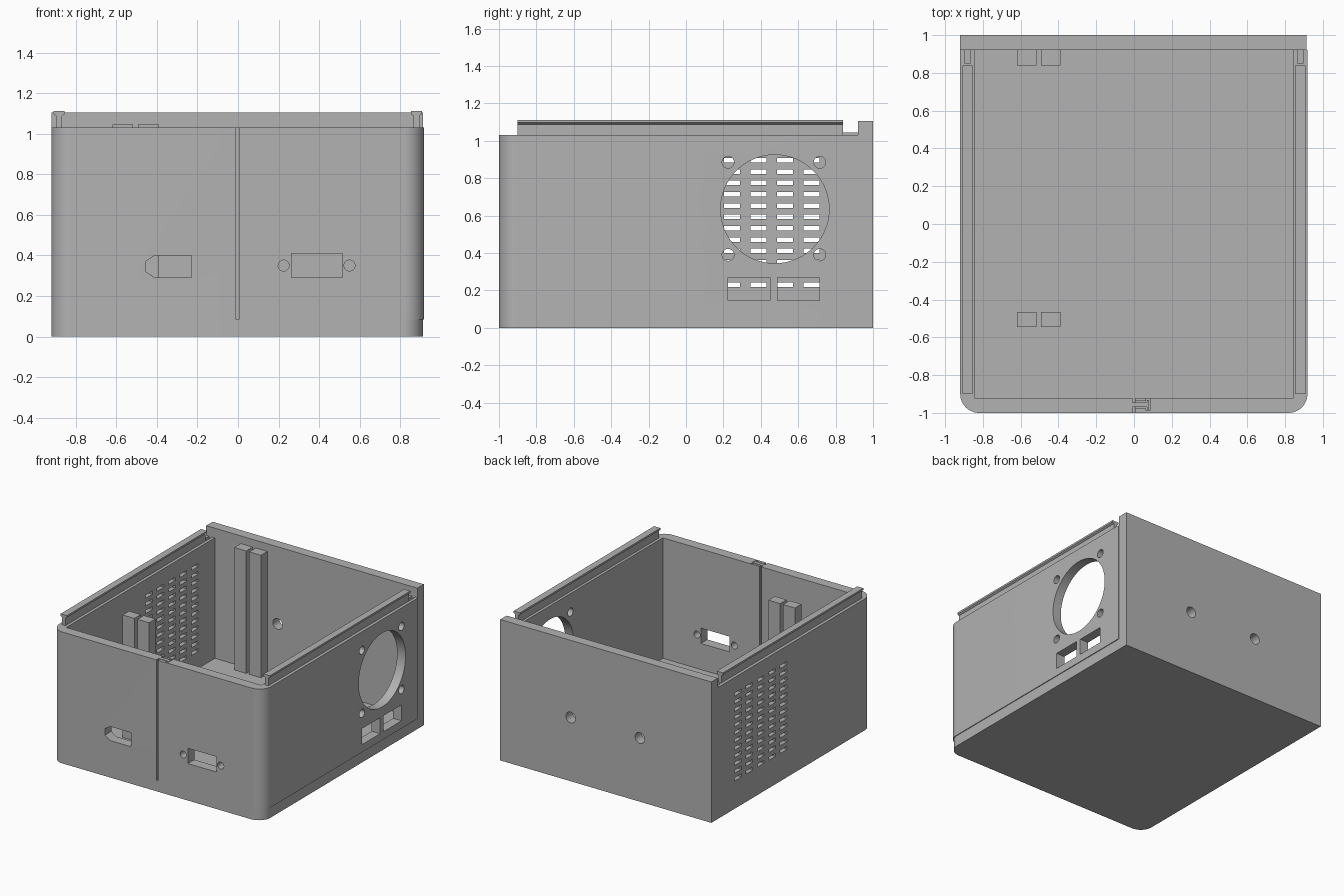
import bpy
import bmesh
import math

cube = bpy.data.objects.get("Cube")
if cube:
    bpy.data.objects.remove(cube, do_unlink=True)

grey = bpy.data.materials.new("case grey")
grey.use_nodes = True
grey.diffuse_color = (0.45, 0.45, 0.45, 1)
grey.node_tree.nodes["Principled BSDF"].inputs["Base Color"].default_value = grey.diffuse_color


def prisms(name, profiles, axis, low, high):
    """One object holding every outline, extruded along an axis."""
    place = {"x": lambda u, v, h: (h, u, v),
             "y": lambda u, v, h: (u, h, v),
             "z": lambda u, v, h: (u, v, h)}[axis]
    bm = bmesh.new()
    for points in profiles:
        a = [bm.verts.new(place(u, v, low)) for u, v in points]
        b = [bm.verts.new(place(u, v, high)) for u, v in points]
        bm.faces.new(a)
        bm.faces.new(b[::-1])
        for i in range(len(a)):
            j = (i + 1) % len(a)
            bm.faces.new((a[i], b[i], b[j], a[j]))
    bmesh.ops.recalc_face_normals(bm, faces=bm.faces)
    mesh = bpy.data.meshes.new(name)
    bm.to_mesh(mesh)
    bm.free()
    mesh.materials.append(grey)
    obj = bpy.data.objects.new(name, mesh)
    bpy.context.collection.objects.link(obj)
    return obj


def rect(u0, u1, v0, v1):
    return [(u0, v0), (u1, v0), (u1, v1), (u0, v1)]


def arc(u, v, r, start=0, end=360, steps=40):
    return [(u + r * math.cos(math.radians(start + (end - start) * i / steps)),
             v + r * math.sin(math.radians(start + (end - start) * i / steps)))
            for i in range(steps + (end - start < 360))]


def cut(obj, *cutters):
    """Subtract the cutters, bake the result and discard them."""
    for cutter in cutters:
        mod = obj.modifiers.new("cut", "BOOLEAN")
        mod.operation = "DIFFERENCE"
        mod.solver = "EXACT"
        mod.object = cutter
        cutter.hide_render = True
    graph = bpy.context.evaluated_depsgraph_get()
    mesh = bpy.data.meshes.new_from_object(obj.evaluated_get(graph))
    obj.modifiers.clear()
    obj.data = mesh
    for cutter in cutters:
        bpy.data.objects.remove(cutter, do_unlink=True)


def smooth(obj):
    bpy.ops.object.select_all(action="DESELECT")
    obj.select_set(True)
    bpy.context.view_layer.objects.active = obj
    bpy.ops.object.shade_smooth_by_angle(angle=math.radians(30))


def front_outline(left, right, r=0.1):
    return (arc(left + r, -1 + r, r, 180, 270, 12)
            + arc(right - r, -1 + r, r, 270, 360, 12))


FLOOR, RIM, INNER, BACK = 0.085, 1.03, 0.845, 0.92

# Floor with rounded front corners
floor = prisms("floor", [front_outline(-0.92, 0.912) + [(0.912, BACK), (-0.92, BACK)]],
               "z", 0, FLOOR)

# Front and side walls in one U-shaped shell
walls = prisms("walls", [front_outline(-0.92, 0.918) + [
    (0.918, BACK), (INNER, BACK), (INNER, -BACK),
    (-INNER, -BACK), (-INNER, BACK), (-0.92, BACK)]], "z", FLOOR, RIM)

# Fan opening, screw holes and two ports on the +x wall
fan_cut = prisms("fan_cutter",
                 [arc(0.475, 0.635, 0.29, steps=64)]
                 + [arc(y, z, 0.032, steps=24) for y in (0.225, 0.715) for z in (0.39, 0.885)]
                 + [rect(y, y + 0.225, 0.145, 0.27) for y in (0.225, 0.49)],
                 "x", 0.7, 1.1)

# Grid of vent slots on the -x wall
vent_cut = prisms("vent_cutter",
                  [rect(y - 0.042, y + 0.042, z - 0.012, z + 0.012)
                   for y in [0.105 + 0.1415 * i for i in range(5)]
                   for z in [0.23 + 0.0605 * j for j in range(12)]],
                  "x", -1.1, -0.7)

# Connector openings in the front wall
port_cut = prisms("port_cutter",
                  [[(-0.41, 0.29), (-0.23, 0.29), (-0.23, 0.40), (-0.41, 0.40),
                    (-0.455, 0.37), (-0.455, 0.32)],
                   rect(0.265, 0.515, 0.29, 0.41)]
                  + [arc(x, 0.35, 0.027, steps=24) for x in (0.225, 0.55)],
                  "y", -1.1, -0.8)

# Front seam with a T-shaped key slot
seam_cut = prisms("seam_cutter", [rect(-0.009, 0.005, -1.1, -0.8)], "z", FLOOR - 0.01, 1.2)
key_cut = prisms("key_slot_cutter", [[
    (-0.005, -0.976), (0.064, -0.976), (0.064, -0.988), (0.086, -0.988),
    (0.086, -0.925), (0.064, -0.925), (0.064, -0.938), (-0.005, -0.938)]],
    "z", FLOOR + 0.01, 1.2)

# Slots behind the lid rails
slot_cut = prisms("rail_slot_cutter",
                  [rect(x - 0.014, x + 0.014, 0.85, 1.1) for x in (-0.882, 0.88)],
                  "z", RIM - 0.07, 1.2)
cut(walls, fan_cut, vent_cut, port_cut, seam_cut, key_cut, slot_cut)
smooth(walls)
smooth(floor)

prisms("seam_key", [[
    (-0.012, -0.97), (0.07, -0.97), (0.07, -0.982), (0.08, -0.982),
    (0.08, -0.931), (0.07, -0.931), (0.07, -0.944), (-0.012, -0.944)]],
    "z", FLOOR, RIM)

# Taller back plate with two mounting holes
back = prisms("back_plate", [rect(-0.92, 0.912, 0, 1.105)], "y", BACK, 1)
cut(back, prisms("mount_cutter", [arc(x, 0.5, 0.042, steps=32) for x in (-0.3, 0.3)],
                 "y", 0.8, 1.2))
smooth(back)

# T-section lid rails along the side walls
for side, x in (("right", -0.882), ("left", 0.88)):
    half = [(0.014, RIM), (0.014, 1.088), (0.027, 1.097), (0.027, 1.112)]
    profile = [(x + u, z) for u, z in half] + [(x - u, z) for u, z in reversed(half)]
    prisms(side + "_lid_rail", [profile], "y", -0.9, 0.84)

# Paired inner posts
for label, y in (("back", 0.84), ("front", -0.545)):
    for number, x in ((1, -0.62), (2, -0.492)):
        prisms(f"{label}_post_{number}", [rect(x, x + 0.103, y, y + 0.08)],
               "z", FLOOR, 1.045)
